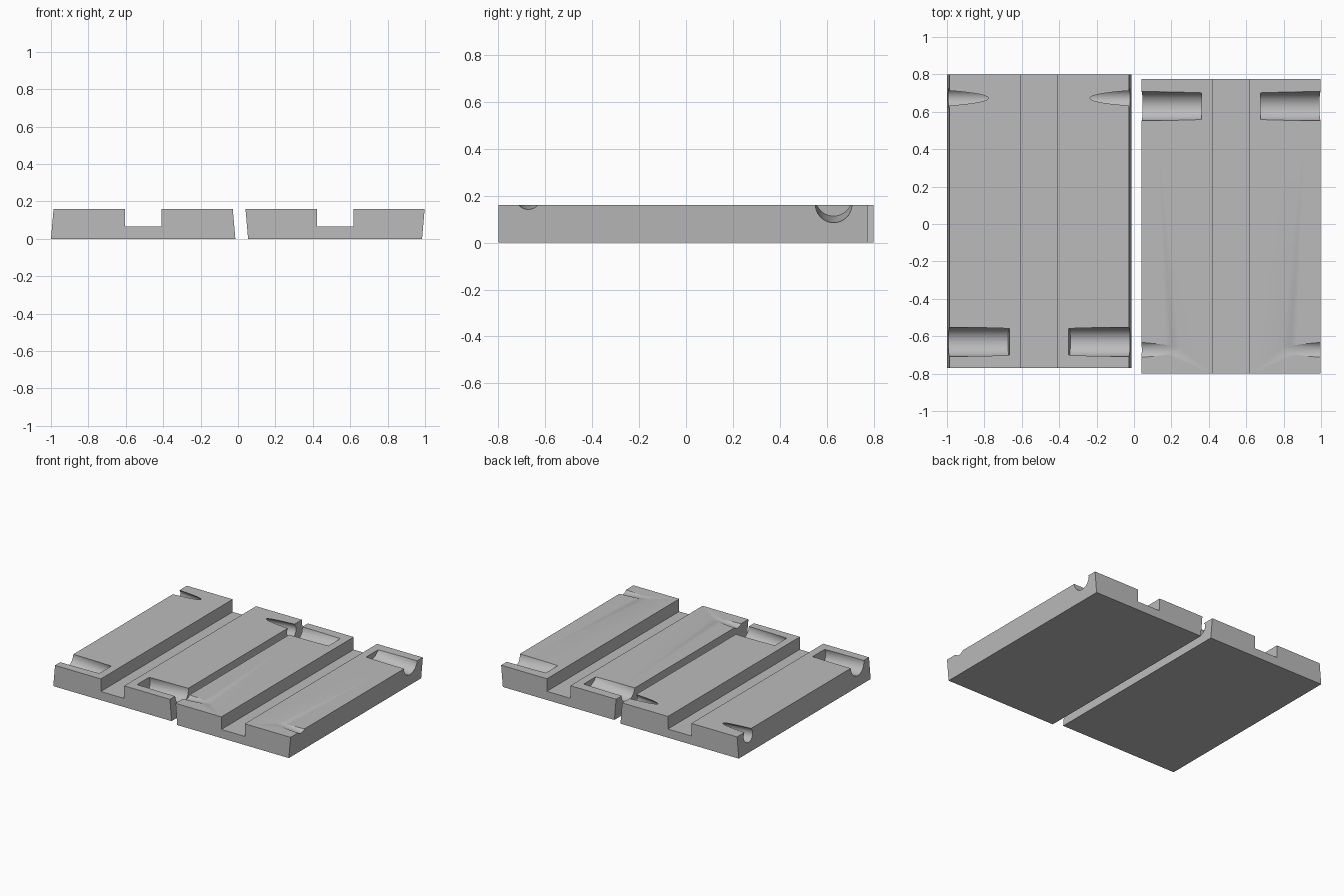
import bpy, bmesh, math
from mathutils import Vector

if "Cube" in bpy.data.objects:
    bpy.data.objects.remove(bpy.data.objects["Cube"])

H = 0.16                      # slab height
TOP_HALF = 0.479              # half width at the mating face
DRAFT = math.radians(5)       # side wall slope
CH_HALF, CH_Z = 0.0975, 0.065 # channel half width and floor height

grey = bpy.data.materials.new("plain grey")
grey.diffuse_color = (0.5, 0.5, 0.5, 1)
grey.use_nodes = True
grey.node_tree.nodes["Principled BSDF"].inputs["Base Color"].default_value = grey.diffuse_color


def add_mesh(name, bm):
    bmesh.ops.recalc_face_normals(bm, faces=bm.faces)
    me = bpy.data.meshes.new(name)
    bm.to_mesh(me)
    bm.free()
    me.materials.append(grey)
    ob = bpy.data.objects.new(name, me)
    bpy.context.collection.objects.link(ob)
    return ob


def slab(name, cx, y0, y1, lean):
    """Channelled profile extruded along y; lean +1 is wider at the base, -1 narrower."""
    b = TOP_HALF + lean * H * math.tan(DRAFT)
    half = [(b, 0), (TOP_HALF, H), (CH_HALF, H), (CH_HALF, CH_Z)]
    prof = half + [(-x, z) for x, z in reversed(half)]
    bm = bmesh.new()
    face = bm.faces.new([bm.verts.new((cx + x, y0, z)) for x, z in prof])
    new = bmesh.ops.extrude_face_region(bm, geom=[face])["geom"]
    bmesh.ops.translate(bm, vec=(0, y1 - y0, 0),
                        verts=[v for v in new if isinstance(v, bmesh.types.BMVert)])
    return add_mesh(name, bm)


def bore(target, cx, y, z, radius, lean, length=0.32):
    """Cut a mirrored pair of round bores square to the sloped side walls."""
    for side in (-1, 1):
        inward = Vector((-side * math.cos(DRAFT), 0, -lean * math.sin(DRAFT)))
        start = Vector((cx + side * TOP_HALF, y, z)) - inward * 0.1
        bm = bmesh.new()
        bmesh.ops.create_cone(bm, cap_ends=True, segments=48, radius1=radius,
                              radius2=radius, depth=length + 0.1)
        rot = Vector((0, 0, 1)).rotation_difference(inward).to_matrix()
        bmesh.ops.rotate(bm, matrix=rot, verts=bm.verts)
        bmesh.ops.translate(bm, vec=start + inward * (length + 0.1) / 2, verts=bm.verts)
        cutter = add_mesh("bore_cutter", bm)
        cutter.hide_render = True
        mod = target.modifiers.new("bore", 'BOOLEAN')
        mod.operation, mod.solver, mod.object = 'DIFFERENCE', 'EXACT', cutter
        bpy.context.view_layer.objects.active = target
        bpy.ops.object.modifier_apply(modifier=mod.name)
        bpy.data.objects.remove(cutter)


# Left half: bores sink inward; right half: bores rise inward
for name, cx, y0, y1, lean in (("left_half", -0.507, -0.77, 0.80, 1),
                               ("right_half", 0.519, -0.80, 0.775, -1)):
    ob = slab(name, cx, y0, y1, lean)
    bore(ob, cx, -0.63 * lean, H - 0.003 * lean, 0.078, lean)    # large bores
    bore(ob, cx, 0.673 * lean, H - 0.035 * lean, 0.053, lean)    # small bores
    bpy.ops.object.select_all(action='DESELECT')
    ob.select_set(True)
    bpy.context.view_layer.objects.active = ob
    bpy.ops.object.shade_smooth_by_angle(angle=math.radians(20))
